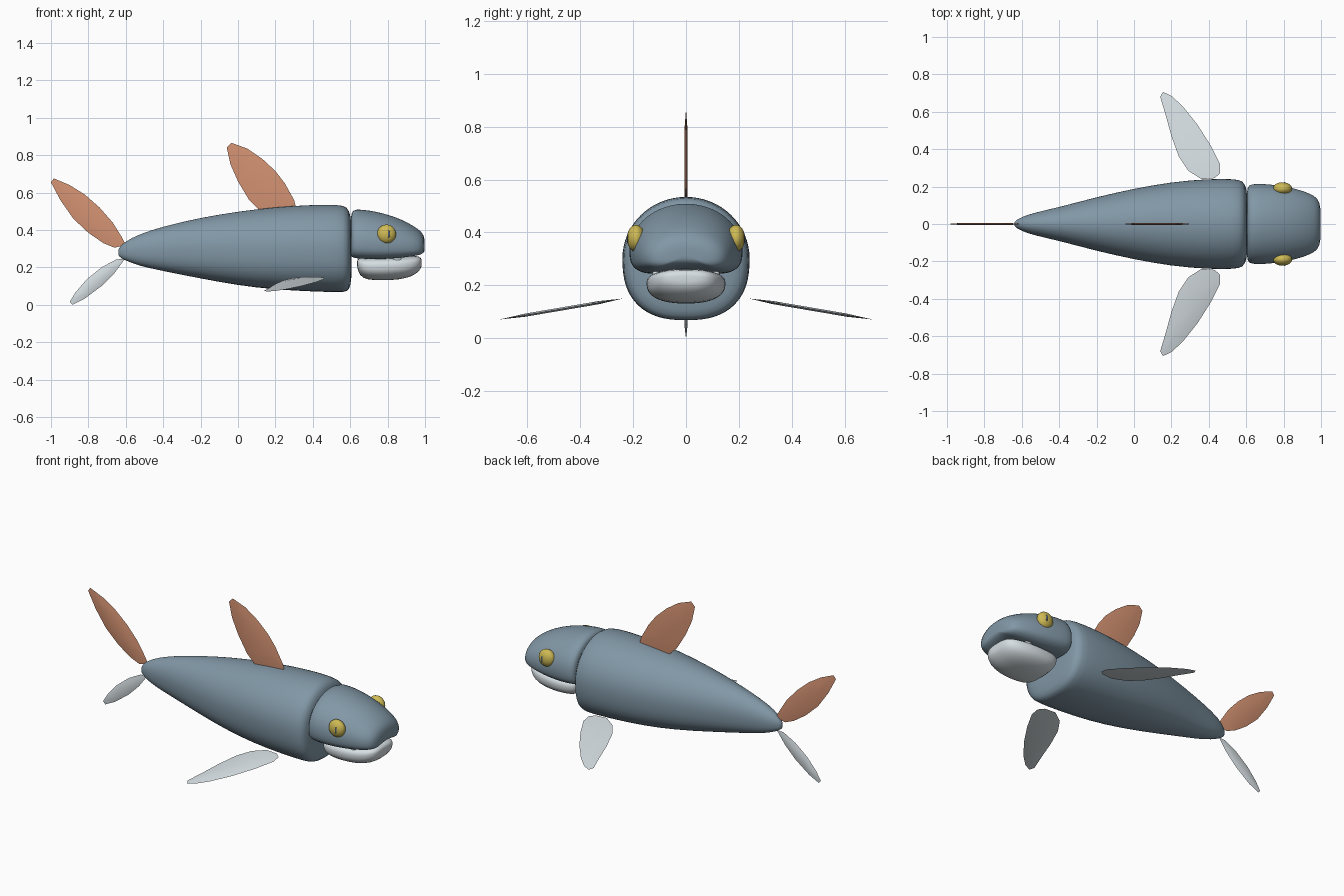
import bpy, bmesh
from math import sin, cos, pi
from mathutils import Vector

if "Cube" in bpy.data.objects:
    bpy.data.objects.remove(bpy.data.objects["Cube"])


def material(name, rgb):
    m = bpy.data.materials.new(name)
    m.use_nodes = True
    m.diffuse_color = (*rgb, 1)
    bsdf = m.node_tree.nodes["Principled BSDF"]
    bsdf.inputs["Base Color"].default_value = (*rgb, 1)
    bsdf.inputs["Roughness"].default_value = 0.6
    return m


SLATE = material("slate blue skin", (0.22, 0.31, 0.38))
PALE = material("pale belly", (0.67, 0.73, 0.76))
COPPER = material("copper fin", (0.66, 0.29, 0.17))
GOLD = material("gold eye", (0.62, 0.49, 0.09))
DARK = material("dark pupil", (0.08, 0.11, 0.14))


def finish(name, bm, mat, angle=50):
    bmesh.ops.recalc_face_normals(bm, faces=bm.faces)
    mesh = bpy.data.meshes.new(name)
    bm.to_mesh(mesh)
    bm.free()
    obj = bpy.data.objects.new(name, mesh)
    bpy.context.collection.objects.link(obj)
    mesh.materials.append(mat)
    bpy.ops.object.select_all(action="DESELECT")
    obj.select_set(True)
    bpy.context.view_layer.objects.active = obj
    bpy.ops.object.shade_smooth_by_angle(angle=angle * pi / 180)
    return obj


def power(v, p):
    return (abs(v) ** (2 / p)) * (1 if v >= 0 else -1)


def loft(name, stations, mat, waist=0.5, top_p=2, low_p=2.5, arch=0, sides=32):
    """Skin rings given as (x, top, bottom, half width); waist is the widest height."""
    bm = bmesh.new()
    rings = []
    for x, top, low, w in stations:
        mid = low + waist * (top - low)
        ring = []
        for i in range(sides):
            a = 2 * pi * i / sides
            p = top_p if sin(a) >= 0 else low_p
            u, s = power(cos(a), p), power(sin(a), p)
            z = mid + s * ((top - mid) if s >= 0 else (mid - low))
            if s < 0:
                z += arch * max(0, 1 - (u / 0.75) ** 2) * -s
            ring.append(bm.verts.new((x, u * w, z)))
        rings.append(ring)
    for a, b in zip(rings, rings[1:]):
        for i in range(sides):
            j = (i + 1) % sides
            bm.faces.new((a[i], a[j], b[j], b[i]))
    for ring in (rings[0], rings[-1]):
        pole = bm.verts.new(sum((v.co for v in ring), Vector()) / sides)
        for i in range(sides):
            bm.faces.new((ring[i], ring[(i + 1) % sides], pole))
    obj = finish(name, bm, mat, 180)
    obj.modifiers.new("smooth", "SUBSURF").levels = 1
    obj.modifiers["smooth"].render_levels = 1
    return obj


def fin(name, outline, mat, place, thick=0.006):
    """Thin lens-shaped blade; place maps (u, v, depth) to a point."""
    bm = bmesh.new()
    n = len(outline)
    cu = sum(p[0] for p in outline) / n
    cv = sum(p[1] for p in outline) / n
    rim = [bm.verts.new(place(u, v, 0)) for u, v in outline]
    for side in (thick, -thick):
        inner = [bm.verts.new(place(cu + (u - cu) * 0.6, cv + (v - cv) * 0.6, side))
                 for u, v in outline]
        bm.faces.new(inner)
        for i in range(n):
            j = (i + 1) % n
            bm.faces.new((rim[i], rim[j], inner[j], inner[i]))
    return finish(name, bm, mat, 60)


def ball(name, centre, radii, mat):
    bm = bmesh.new()
    bmesh.ops.create_uvsphere(bm, u_segments=24, v_segments=14, radius=1)
    bmesh.ops.scale(bm, vec=radii, verts=bm.verts)
    bmesh.ops.translate(bm, vec=centre, verts=bm.verts)
    return finish(name, bm, mat)


# Body, head and lower jaw
loft("body", [
    (-0.64, 0.30, 0.26, 0.012), (-0.61, 0.335, 0.24, 0.035),
    (-0.53, 0.378, 0.208, 0.062), (-0.4, 0.42, 0.18, 0.09),
    (-0.2, 0.467, 0.14, 0.145), (0, 0.5, 0.103, 0.19),
    (0.2, 0.524, 0.08, 0.226), (0.4, 0.536, 0.07, 0.243),
    (0.54, 0.537, 0.066, 0.242), (0.585, 0.525, 0.068, 0.232),
    (0.603, 0.48, 0.1, 0.19), (0.608, 0.4, 0.17, 0.11)], SLATE)

loft("head", [
    (0.604, 0.46, 0.26, 0.16), (0.606, 0.495, 0.245, 0.2),
    (0.625, 0.514, 0.235, 0.216), (0.7, 0.506, 0.232, 0.215),
    (0.78, 0.49, 0.232, 0.207), (0.87, 0.46, 0.24, 0.188),
    (0.94, 0.422, 0.25, 0.165), (0.985, 0.39, 0.262, 0.138),
    (0.998, 0.355, 0.28, 0.09)], SLATE, waist=0.35, low_p=3.2, arch=0.018)

loft("lower_jaw", [
    (0.637, 0.24, 0.2, 0.09), (0.65, 0.252, 0.155, 0.125),
    (0.69, 0.256, 0.132, 0.145), (0.78, 0.258, 0.13, 0.152),
    (0.86, 0.26, 0.134, 0.146), (0.93, 0.262, 0.15, 0.125),
    (0.97, 0.26, 0.18, 0.095), (0.982, 0.245, 0.205, 0.06)],
    PALE, waist=0.6, top_p=2.6, low_p=2.4)

# Eyes, slit pupils and teeth
for side, s in (("left", 1), ("right", -1)):
    # The front faces -y, so the +y half is seen from behind
    tag = "back" if s > 0 else "front"
    ball(tag + "_eye", (0.794, s * 0.189, 0.378), (0.051, 0.034, 0.051), GOLD)
    ball(tag + "_pupil", (0.806, s * 0.2195, 0.378), (0.007, 0.004, 0.02), DARK)
    ball(tag + "_tooth", (0.85, s * 0.113, 0.243), (0.024, 0.015, 0.018), PALE)


# Upright fins along the spine and the forked tail
def upright(u, v, d):
    return (u, d, v)


fin("dorsal_fin", [
    (0.31, 0.52), (0.3, 0.56), (0.25, 0.65), (0.2, 0.715), (0.13, 0.78),
    (0.05, 0.835), (-0.035, 0.866), (-0.06, 0.84), (-0.04, 0.75),
    (0.0, 0.66), (0.06, 0.56), (0.12, 0.5), (0.22, 0.5)], COPPER, upright)

fin("upper_tail_fin", [
    (-0.6, 0.32), (-0.62, 0.36), (-0.67, 0.44), (-0.74, 0.52), (-0.82, 0.59),
    (-0.9, 0.64), (-0.985, 0.676), (-1.0, 0.655), (-0.95, 0.56),
    (-0.88, 0.46), (-0.8, 0.385), (-0.72, 0.33), (-0.66, 0.305)], COPPER, upright)

fin("lower_tail_fin", [
    (-0.605, 0.245), (-0.65, 0.243), (-0.73, 0.2), (-0.81, 0.135),
    (-0.87, 0.065), (-0.9, 0.015), (-0.885, 0.0), (-0.82, 0.033),
    (-0.73, 0.1), (-0.66, 0.17)], PALE, upright)

# Drooping side fins
for tag, s in (("back", 1), ("front", -1)):
    fin(tag + "_side_fin", [
        (0.46, 0.27), (0.46, 0.32), (0.41, 0.42), (0.34, 0.53), (0.26, 0.63),
        (0.2, 0.685), (0.155, 0.706), (0.14, 0.68), (0.17, 0.58), (0.2, 0.47),
        (0.24, 0.36), (0.29, 0.285), (0.36, 0.24), (0.43, 0.245)], PALE,
        lambda u, v, d, s=s: (u, s * v, 0.15 - 0.17 * (v - 0.24) + d))
